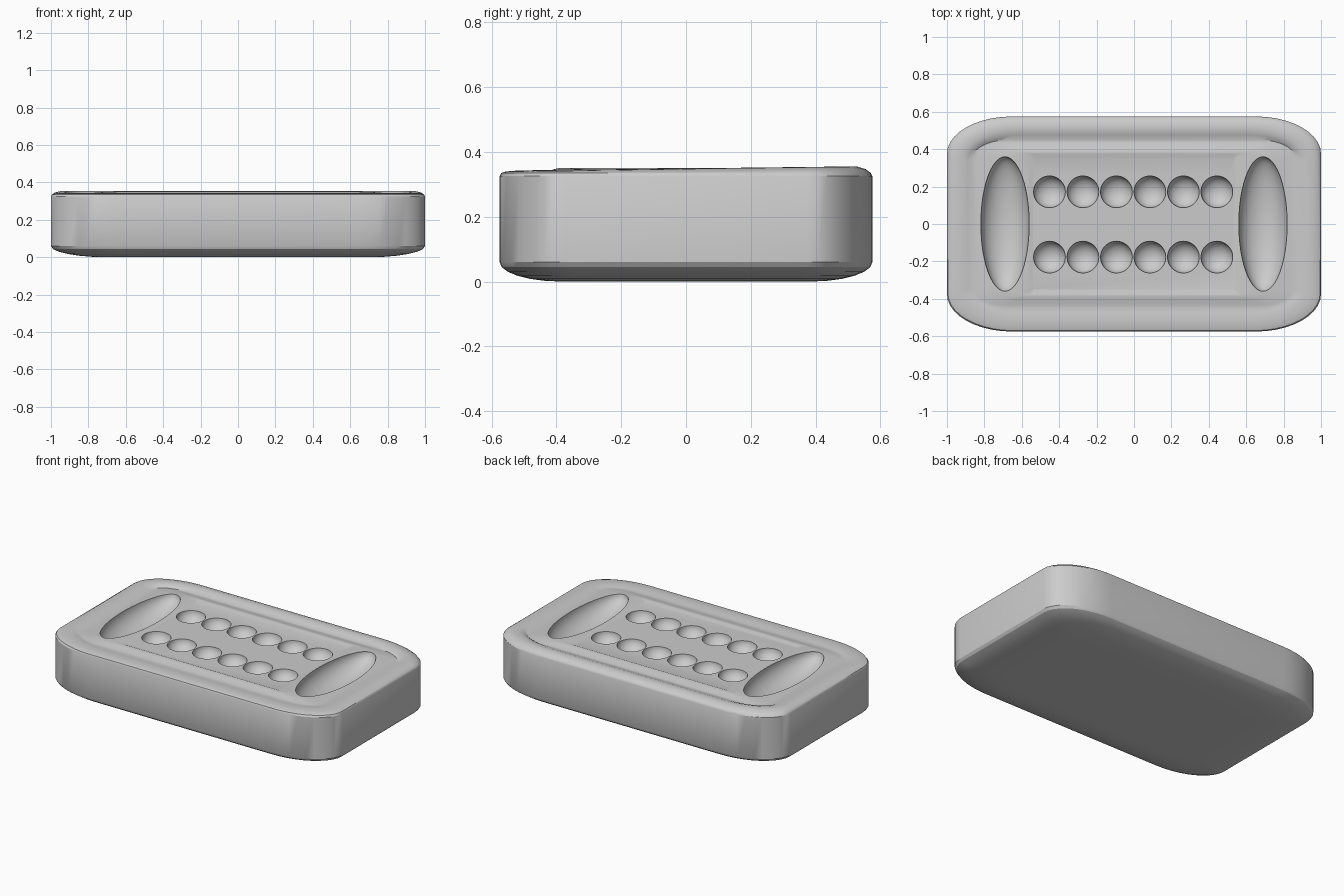
import bpy, bmesh, math
from mathutils import Matrix

if "Cube" in bpy.data.objects:
    bpy.data.objects.remove(bpy.data.objects["Cube"])

CORNER_STEPS = 10


def ring(bm, a, b, rx, ry, z, tilt=0.0):
    """Closed rounded-rectangle loop with elliptical corners."""
    verts = []
    for q, (sx, sy) in enumerate([(1, 1), (-1, 1), (-1, -1), (1, -1)]):
        for i in range(CORNER_STEPS + 1):
            t = math.pi / 2 * (q + i / CORNER_STEPS)
            x = sx * (a - rx) + rx * math.cos(t)
            y = sy * (b - ry) + ry * math.sin(t)
            verts.append(bm.verts.new((x, y, z + tilt * y)))
    return verts


def loft(name, rings):
    bm = bmesh.new()
    loops = [ring(bm, *r) for r in rings]
    for lo, hi in zip(loops, loops[1:]):
        n = len(lo)
        for i in range(n):
            j = (i + 1) % n
            bm.faces.new((lo[i], lo[j], hi[j], hi[i]))
    bm.faces.new(list(reversed(loops[0])))
    bm.faces.new(loops[-1])
    bmesh.ops.recalc_face_normals(bm, faces=bm.faces)
    return to_object(name, bm)


def to_object(name, bm):
    mesh = bpy.data.meshes.new(name)
    bm.to_mesh(mesh)
    bm.free()
    obj = bpy.data.objects.new(name, mesh)
    bpy.context.collection.objects.link(obj)
    return obj


# Board section: rounded underside, straight wall, soft rim, shallow gutter, plateau
rings = []
for i in range(7):
    t = math.pi / 2 * i / 6
    inset = 1 - math.sin(t)
    rings.append((1 - 0.30 * inset, 0.575 - 0.19 * inset,
                  0.35 - 0.10 * inset, 0.20 - 0.06 * inset,
                  0.06 * (1 - math.cos(t))))
rings += [
    (1.000, 0.575, 0.35, 0.20, 0.325),
    (0.995, 0.570, 0.35, 0.20, 0.335),
    (0.980, 0.555, 0.34, 0.19, 0.343, 0.006),
    (0.955, 0.530, 0.33, 0.18, 0.348, 0.012),
    (0.920, 0.500, 0.31, 0.16, 0.349, 0.012),
    (0.890, 0.475, 0.28, 0.14, 0.343, 0.008),
    (0.865, 0.450, 0.20, 0.10, 0.337),
    (0.840, 0.435, 0.15, 0.08, 0.338),
    (0.740, 0.405, 0.12, 0.06, 0.347),
    (0.640, 0.385, 0.05, 0.03, 0.351),
    # slightly sunken central panel
    (0.560, 0.375, 0.01, 0.01, 0.351),
    (0.540, 0.355, 0.01, 0.01, 0.343),
]
board = loft("game_board", rings)

# Bowl cutters: two rows of six round cups and a long store at each end
bm = bmesh.new()


def bowl(x, y, z, rx, ry, depth):
    m = Matrix.Translation((x, y, z)) @ Matrix.Diagonal((rx, ry, depth, 1))
    bmesh.ops.create_uvsphere(bm, u_segments=48, v_segments=24, radius=1, matrix=m)


for y in (0.172, -0.177):
    for k in range(6):
        bowl(-0.452 + 0.179 * k, y, 0.344, 0.085, 0.085, 0.07)
for s in (-1, 1):
    bowl(s * 0.69, 0, 0.349, 0.13, 0.36, 0.11)
cutter = to_object("bowl_cutter", bm)
cutter.hide_render = True

# Carve the bowls, then smooth
bpy.context.view_layer.objects.active = board
board.select_set(True)
mod = board.modifiers.new("bowls", 'BOOLEAN')
mod.operation = 'DIFFERENCE'
mod.solver = 'EXACT'
mod.object = cutter
bpy.ops.object.modifier_apply(modifier=mod.name)
bpy.data.objects.remove(cutter)
bpy.ops.object.shade_smooth_by_angle(angle=math.radians(30))
